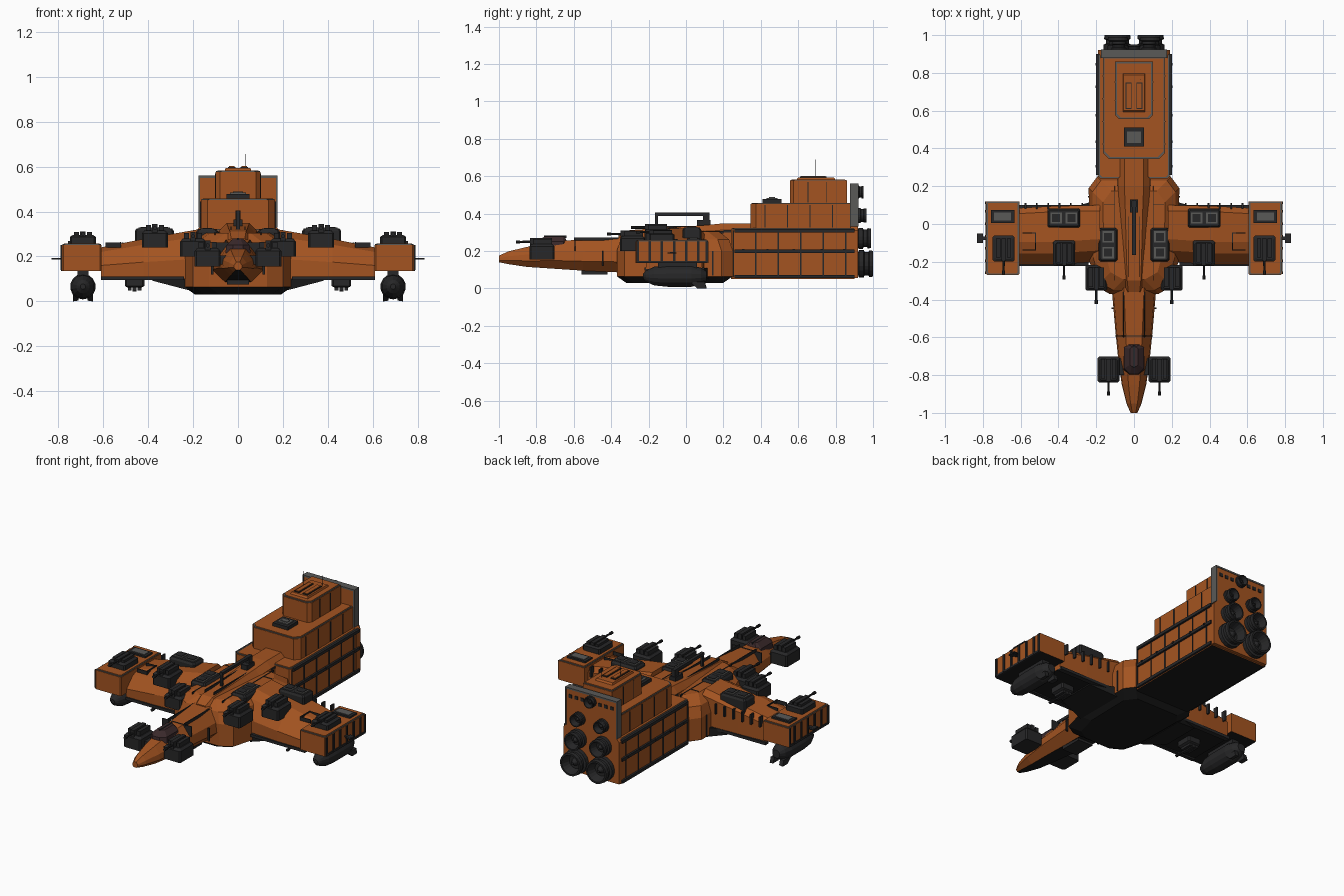
import bpy, bmesh, math

if "Cube" in bpy.data.objects:
    bpy.data.objects.remove(bpy.data.objects["Cube"])

def material(name, c):
    m = bpy.data.materials.new(name)
    m.diffuse_color = (*c, 1)
    m.use_nodes = True
    m.node_tree.nodes["Principled BSDF"].inputs["Base Color"].default_value = m.diffuse_color
    return m

ORANGE = material("orange hull", (0.37, 0.088, 0.015))
DARK = material("dark metal", (0.02, 0.02, 0.021))
BLACK = material("black underside", (0.011, 0.011, 0.011))
TRIM = material("grey trim", (0.10, 0.10, 0.095))
GLASS = material("canopy glass", (0.042, 0.022, 0.024))

def finish(name, bm, mats, mirror=False, under=False):
    bmesh.ops.recalc_face_normals(bm, faces=bm.faces)
    if under:                                   # underside faces take the second colour
        for f in bm.faces:
            f.material_index = 1 if f.normal.z < -0.75 else 0
    me = bpy.data.meshes.new(name)
    bm.to_mesh(me)
    bm.free()
    for m in mats:
        me.materials.append(m)
    ob = bpy.data.objects.new(name, me)
    bpy.context.collection.objects.link(ob)
    if mirror:
        ob.modifiers.new("mirror", 'MIRROR').use_mirror_merge = False
    return ob

def loft(name, rings, mat, mirror=False, under=False):
    bm = bmesh.new()
    vs = [[bm.verts.new(p) for p in r] for r in rings]
    n = len(rings[0])
    for a, b in zip(vs, vs[1:]):
        for i in range(n):
            j = (i + 1) % n
            bm.faces.new((a[i], a[j], b[j], b[i]))
    bm.faces.new(vs[0])
    bm.faces.new(vs[-1])
    return finish(name, bm, [mat, BLACK], mirror, under)

def boxes(name, specs, mat, mirror=False):
    """specs: (x0, x1, y0, y1, z0, z1)"""
    bm = bmesh.new()
    for x0, x1, y0, y1, z0, z1 in specs:
        for v in bmesh.ops.create_cube(bm, size=1)["verts"]:
            v.co = ((x0 + x1) / 2 + v.co.x * (x1 - x0), (y0 + y1) / 2 + v.co.y * (y1 - y0),
                    (z0 + z1) / 2 + v.co.z * (z1 - z0))
    return finish(name, bm, [mat], mirror)

def lathe(name, cx, cz, prof, mat, mirror=False, n=16):
    """profile of (y, radius) turned around an axis along y"""
    return loft(name, [[(cx + r * math.cos(2 * math.pi * (i + .5) / n), y,
                         cz + r * math.sin(2 * math.pi * (i + .5) / n)) for i in range(n)]
                       for y, r in prof], mat, mirror)

def plan(pts, z, inset=0.0):
    """flat outline at height z, pulled in towards its centre"""
    cx = (min(p[0] for p in pts) + max(p[0] for p in pts)) / 2
    cy = (min(p[1] for p in pts) + max(p[1] for p in pts)) / 2
    pull = lambda v, c: v - math.copysign(min(inset, abs(v - c)), v - c)
    return [(pull(x, cx), pull(y, cy), z) for x, y in pts]

def deck(w, y0, y1, cx=0, cf=0.0, cb=0.0):
    """outline of half width w with cut front and back corners"""
    right = [(w - cf, y0), (w, y0 + cf), (w, y1 - cb), (w - cb, y1)]
    return [(cx + x, y) for x, y in right] + [(cx - x, y) for x, y in reversed(right)]

def tier(name, pts, z0, z1, mirror=False):
    """orange block with a grey edge strip round its roof"""
    loft(name, [plan(pts, z0), plan(pts, z1 - .004)], ORANGE, mirror, True)
    loft(name + "_edge", [plan(pts, z1 - .012, -.003), plan(pts, z1, -.003)], TRIM, mirror)
    loft(name + "_roof", [plan(pts, z1 - .005, .009), plan(pts, z1 + .003, .009)], ORANGE, mirror)

def nose_ring(y, w, zb, zt):
    h = zt - zb
    half = [(.5 * w, zb), (w, zb + .3 * h), (w * .93, zb + .62 * h), (w * .45, zt)]
    return [(x, y, z) for x, z in half] + [(-x, y, z) for x, z in reversed(half)]

# Nose and canopy
loft("nose", [nose_ring(*a) for a in [(-1, .018, .14, .175), (-.95, .04, .13, .198), (-.85, .065, .115, .222),
     (-.7, .085, .105, .252), (-.55, .1, .095, .262), (-.34, .118, .085, .275)]], ORANGE, under=True)
loft("canopy", [plan(deck(.056, -.8, -.63, cf=.03, cb=.02), .215), plan(deck(.052, -.795, -.635, cf=.03, cb=.02), .25),
     plan(deck(.022, -.755, -.65, cf=.01, cb=.01), .279)], GLASS)
boxes("canopy_frame", [(-.004, .004, -.76, -.64, .27, .282)], DARK)
boxes("nose_panel_strips", [(.052, .058, -.6, -.36, .255, .272), (.0, .1, -.595, -.59, .2, .262),
      (.108, .119, -.45, -.442, .12, .2)], DARK, True)
boxes("nose_belly_block", [(-.05, .05, -.56, -.42, .075, .1)], DARK)

# Centre hull with dark keel
hull = [(.13, -.37), (.2, -.33), (.235, -.2), (.24, .19), (.195, .25)]
hull += [(-x, y) for x, y in reversed(hull)]
loft("keel", [plan(hull, .03, .05), plan(hull, .065)], BLACK)
loft("centre_hull", [plan(hull, .065), plan(hull, .2), plan(hull, .262, .02), plan(hull, .305, .075)], ORANGE)
boxes("hull_panel_lines", [(.1, .104, -.3, .2, .295, .308), (.1, .16, .1, .104, .295, .308),
      (.235, .243, .14, .147, .07, .2)], DARK, True)

# Spine running back to the superstructure
def spine_ring(y, w, zt):
    half = [(w, .22), (w, zt - .035), (w * .6, zt)]
    return [(x, y, z) for x, z in half] + [(-x, y, z) for x, z in reversed(half)]
loft("spine", [spine_ring(*a) for a in [(-.36, .05, .28), (-.3, .06, .312), (-.1, .07, .325), (.1, .078, .338),
     (.2, .085, .348), (.37, .085, .348)]], ORANGE)
boxes("spine_strips", [(.028, .033, -.28, .33, .318, .334), (.083, .088, .2, .34, .3, .312)], DARK, True)
boxes("spine_rail", [(-.01, .01, -.165, .125, .388, .405), (-.012, .012, .09, .125, .33, .405),
      (-.008, .008, -.165, -.15, .31, .405), (-.02, .02, .06, .13, .335, .365)], DARK)

# Rear superstructure, three decks and stern wall
tier("rear_lower_deck", deck(.188, .24, .9, cf=.01), .05, .32)
tier("rear_middle_deck", deck(.165, .345, .885, cf=.03), .32, .455)
tier("rear_upper_deck", deck(.1, .555, .86, cf=.02), .455, .58)
loft("roof_plate", [plan(deck(.06, .59, .8), .58), plan(deck(.055, .6, .79), .594)], ORANGE)
boxes("roof_slots", [(.012, .045, .61, .75, .594, .599)], DARK, True)
boxes("roof_slot_covers", [(.016, .041, .615, .745, .597, .602)], ORANGE, True)
loft("stern_wall", [plan(deck(.19, .88, .92), .055), plan(deck(.19, .88, .92), .31),
     plan(deck(.172, .88, .92), .33), plan(deck(.172, .88, .92), .555)], ORANGE)
boxes("stern_edge", [(0, .175, .878, .923, .55, .56), (.169, .176, .878, .923, .33, .56)], TRIM, True)
boxes("stern_vents", [(x, x + .02, .915, .925, .5, .52) for x in (.05, .09, .13)], DARK, True)
boxes("side_rails", [(.186, .2, .26, .9, z, z + .018) for z in (.3, .19, .055)], DARK, True)
ribs = [(.35, .46), (.47, .46), (.59, .46), (.71, .46), (.83, .46)]
boxes("side_panel_lines", [(.18, .192, y, y + .007, .06, .31) for y in (.25, .37, .49, .61, .73, .85)] +
      [(.15, .168, y, y + .006, .325, .445) for y in (.42, .54, .66, .78)] +
      [(.09, .103, y, y + .005, .46, .57) for y in (.65, .75)], DARK, True)
boxes("side_studs", [(.196, .204, y, y + .012, .2, .21) for y in (.3, .43, .57, .72, .84)], DARK, True)
boxes("deck_hatch", [(-.052, .052, .41, .51, .45, .478)], DARK)
boxes("deck_hatch_panel", [(-.036, .036, .43, .49, .476, .484), (-.022, .022, .445, .475, .484, .488)], TRIM)
boxes("roof_antennas", [(-.041, -.039, .69, .692, .58, .69), (.034, .036, .766, .768, .58, .655)], DARK)

# Engines
def engine(name, x, z, r, y1, mirror):
    d = y1 - .9
    lathe(name, x, z, [(.9, .75 * r), (.9 + .2 * d, .8 * r), (.9 + .25 * d, r), (.9 + .5 * d, r), (.9 + .55 * d, .84 * r),
          (.9 + .75 * d, .84 * r), (.9 + .8 * d, .97 * r), (y1, .93 * r), (y1, .78 * r), (.9 + .5 * d, .55 * r),
          (.9 + .5 * d, .3 * r), (.9 + .8 * d, .12 * r)], DARK, mirror, 18)
engine("large_engine", .088, .132, .074, 1.0, True)
engine("medium_engine", .085, .268, .056, .99, True)
engine("small_engine", .08, .39, .04, .965, True)
engine("top_engine", 0, .515, .035, .95, False)

# Wings
def wing_ring(x, yf, yb, zb, zl, zt):
    return [(x, yf, zb), (x, yf, zl), (x, yf + .06, zl + (zt - zl) * .75), (x, yf + .12, zt),
            (x, yb - .03, zt), (x, yb, zt - .03), (x, yb, zb)]
loft("wing", [wing_ring(.18, -.2, .1, .1, .19, .32), wing_ring(.42, -.215, .095, .1, .175, .278),
     wing_ring(.61, -.215, .085, .105, .16, .24)], ORANGE, True, True)
loft("wing_root_fairing", [[(.22, -.2, .05), (.22, .12, .05), (.22, .12, .11), (.22, -.2, .11)],
     [(.38, -.17, .092), (.38, .07, .092), (.38, .07, .11), (.38, -.17, .11)]], BLACK, True)
boxes("wing_lower_strip", [(.24, .61, -.222, -.2, .095, .112), (.24, .61, .07, .1, .095, .112)], DARK, True)
boxes("wing_rear_posts", [(x, x + .009, .08, .11, .2, .262) for x in (.27, .33, .39, .45, .51, .57)], DARK, True)
boxes("wing_panel", [(.52, .59, -.14, -.135, .24, .262), (.52, .59, -.05, -.045, .24, .262),
      (.52, .525, -.14, -.045, .24, .264)], DARK, True)

# Wing tip pods with ribs, side vanes and slung nacelles
tier("tip_pod", deck(.088, -.27, .12, cx=.695, cf=.006), .135, .255, True)
boxes("tip_pod_ribs", [(.772, .789, y, y + .013, .14, .25) for y in (-.265, -.2, -.135, -.07, -.005, .06, .105)] +
      [(.778, .787, -.265, .115, .135, .148)], DARK, True)
boxes("tip_vane", [(.78, .83, -.085, -.065, .186, .194), (.8, .83, -.1, -.05, .187, .193)], DARK, True)
boxes("tip_hatch", [(.633, .757, .005, .075, .25, .268)], DARK, True)
boxes("tip_hatch_panel", [(.65, .74, .018, .062, .266, .271)], TRIM, True)
lathe("nacelle", .69, .066, [(-.23, .012), (-.215, .03), (-.17, .05), (-.1, .057), (.03, .057), (.08, .045), (.11, .025)],
      DARK, True, 14)
boxes("nacelle_pylon", [(.665, .715, -.15, .06, .1, .14)], DARK, True)
for k in (-1, 1):
    loft("nacelle_fin", [[(.69 + k * a, y, z) for y, z in ((.02, .035 + e), (.1, .035 + e), (.11, e), (.06, e))]
         for a, e in ((.02, .004), (.044, 0))], DARK, True)

# Gun turrets
def turret(name, x, y, z, h, barrel=.07, s=1.0, flip=False):
    q = -1 if flip else 1
    w, d = .058 * s, .068 * s
    zz = lambda a: z + q * a * h
    o = deck(w, y - d, y + d, x, .008, .008)
    loft(name + "_base", [plan(o, zz(0)), plan(o, zz(.6)), plan(o, zz(.72), .012)], DARK, True)
    parts = [(x + a, x + b, y - d * e, y + d * .8, zz(.6), zz(t)) for a, b, e, t in
             ((-.04 * s, -.018 * s, .7, .95), (-.012 * s, .012 * s, .95, 1), (.018 * s, .04 * s, .7, .95))]
    boxes(name + "_guns", parts, DARK, True)
    lathe(name + "_barrel", x, zz(.82), [(y, .007), (y - d - barrel * .7, .006), (y - d - barrel * .7, .009),
          (y - d - barrel, .009)], DARK, True, 8)

turret("nose_turret", .135, -.77, .155, .115)
boxes("nose_turret_mount", [(.05, .09, -.8, -.71, .165, .205)], DARK, True)
turret("hull_turret", .2, -.285, .2, .11)
turret("wing_turret", .37, -.155, .24, .105)
turret("tip_turret", .69, -.13, .25, .062)
turret("underwing_turret", .46, -.07, .105, .06, .06, .75, True)

# Missile launchers with grey lids
def launcher(name, x, y, w, d, z0, z1, cells):
    o = deck(w, y - d, y + d, x, .008, .008)
    loft(name, [plan(o, z0), plan(o, z1 - .012), plan(o, z1, .008)], DARK, True)
    boxes(name + "_lids", [(x + a - .03, x + a + .03, y + b - .03, y + b + .03, z1 - .005, z1 + .004)
          for a, b in cells], TRIM, True)
    boxes(name + "_lid_centres", [(x + a - .021, x + a + .021, y + b - .021, y + b + .021, z1, z1 + .007)
          for a, b in cells], DARK, True)
launcher("wing_launcher", .372, .032, .087, .05, .25, .325, [(-.04, 0), (.04, 0)])
launcher("hull_launcher", .137, -.11, .05, .088, .26, .32, [(0, -.042), (0, .042)])
